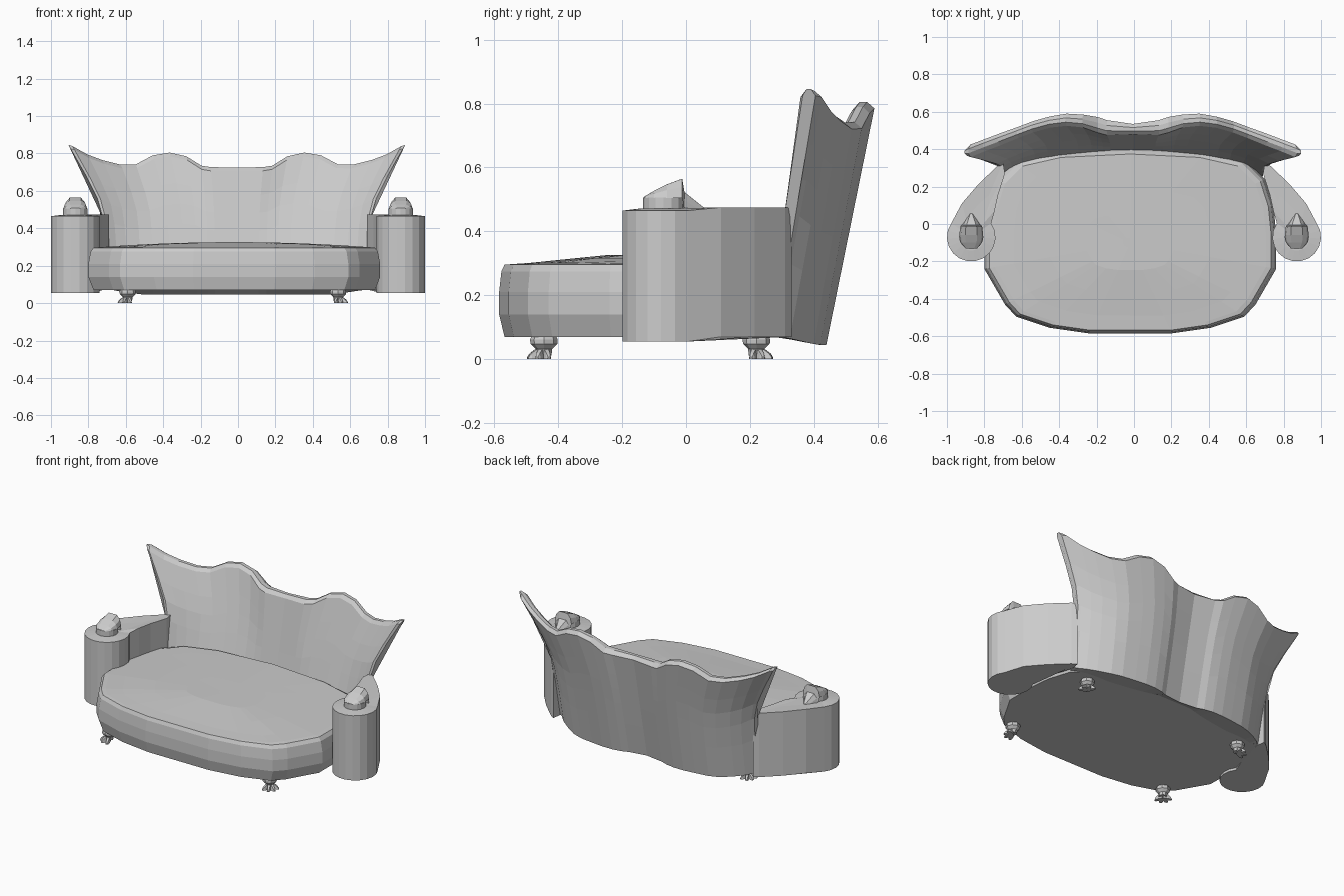
import bpy, bmesh, math
from mathutils import Vector

if "Cube" in bpy.data.objects:
    bpy.data.objects.remove(bpy.data.objects["Cube"])


def make_object(name, bm):
    bmesh.ops.remove_doubles(bm, verts=bm.verts, dist=0.0005)
    bmesh.ops.recalc_face_normals(bm, faces=bm.faces)
    me = bpy.data.meshes.new(name)
    bm.to_mesh(me)
    bm.free()
    ob = bpy.data.objects.new(name, me)
    bpy.context.collection.objects.link(ob)
    return ob


def loft(bm, rings):
    """Skin closed rings of equal length and cap both ends."""
    vs = [[bm.verts.new(p) for p in r] for r in rings]
    n = len(rings[0])
    for a, b in zip(vs, vs[1:]):
        for i in range(n):
            j = (i + 1) % n
            bm.faces.new((a[i], a[j], b[j], b[i]))
    bm.faces.new(vs[0][::-1])
    bm.faces.new(vs[-1])


def circle(cx, cy, z, r, n):
    return [(cx + r * math.cos(2 * math.pi * i / n), cy + r * math.sin(2 * math.pi * i / n), z)
            for i in range(n)]


def interp(table, t):
    for (a, va), (b, vb) in zip(table, table[1:]):
        if t <= b:
            return va + (vb - va) * (t - a) / (b - a)
    return table[-1][1]


# Seat: rounded plan outline lofted into a bulging cushion with a domed top
half = [(0, -.585), (.22, -.585), (.43, -.555), (.61, -.495), (.67, -.43), (.78, -.24), (.78, -.05),
        (.765, .1), (.72, .24), (.62, .34), (.4, .39), (0, .41)]
outline = half + [(-x, y) for x, y in half[-2:0:-1]]


def seat_ring(s, z=None):
    ring = []
    for x, y in outline:
        x, y = x * s, -.1 + (y + .1) * s
        h = z
        if h is None:
            h = .297 + .029 * max(0, min(1, (y + .53) / .28)) * max(0, 1 - (x / .75) ** 2)
        ring.append((x - .02, y, h))
    return ring


bm = bmesh.new()
loft(bm, [seat_ring(.965, .07), seat_ring(1, .14), seat_ring(1, .21), seat_ring(.985, .275),
          seat_ring(.965, .296)] + [seat_ring(s) for s in (.93, .8, .55, .3, .05)])
make_object("seat", bm)

# Backrest: fanned columns with a scalloped top and swept wing tips
# column: top x, top z, front y at seat, front y at top, back y at top, back y at bottom
columns = [(0, .725, .400, .480, .535, .400), (.14, .727, .398, .475, .555, .415),
           (.19, .735, .395, .488, .572, .430), (.27, .785, .390, .516, .585, .440),
           (.36, .805, .382, .525, .590, .440), (.45, .790, .372, .515, .575, .432),
           (.54, .742, .360, .490, .550, .420), (.62, .740, .350, .460, .520, .400),
           (.72, .765, .330, .420, .485, .360), (.80, .795, .310, .390, .455, .325),
           (.88, .840, .287, .358, .425, .285), (.90, .845, .284, .365, .405, .280)]
width = [(0, .69), (.3, .70), (.46, .715), (.54, .735), (.67, .80), (.745, .84), (.845, .90)]


def back_ring(col, sign):
    xt, zt, yf3, yft, ybt, ybb = col
    u = xt / interp(width, zt)
    zs = zt - .02
    zb = .075 - .03 * min(1, (ybb - .28) / .13)
    ring = []
    levels = (0, .3, .5, .65, .8, 1)
    for f in levels:
        z = .07 + f * (zs - .07)
        y = yf3 + (yft - yf3) * (z - .3) / (zs - .3)
        ring.append((z, y))
    ring += [(zt, yft + .3 * (ybt - yft)), (zt, yft + .65 * (ybt - yft))]
    for f in levels[::-1]:
        ring.append((zb + f * (zs - zb), ybb + f * (ybt - ybb)))
    return [(sign * u * interp(width, z) - .006, y, z) for z, y in ring]


bm = bmesh.new()
loft(bm, [back_ring(c, -1) for c in columns[:0:-1]] + [back_ring(c, 1) for c in columns])
make_object("backrest", bm)

# Arms: round front pillars tapering back into the backrest
for side, s in (("left", -1), ("right", 1)):
    plan = []
    for i in range(14):
        a = math.radians(35 - 250 * i / 13)
        plan.append((.87 + .13 * math.cos(a), -.07 + .13 * math.sin(a)))
    plan += [(.745, .07), (.725, .16), (.69, .27), (.70, .33), (.73, .31), (.83, .215), (.92, .11)]
    bottom = [(s * x, y, .055 if y < .04 else .07) for x, y in plan]
    top = [(s * x, y, .465 if y < .04 else .475) for x, y in plan]
    mid = [(s * (.87 + (x - .87) * .55), -.07 + (y + .07) * .55, .472) for x, y in plan]
    bm = bmesh.new()
    loft(bm, [bottom, top, mid])
    make_object(side + "_arm", bm)

    # Knob on the pillar: short drum under a slanted hood
    bm = bmesh.new()
    loft(bm, [circle(s * .87, -.07, .46, .065, 16), circle(s * .87, -.07, .506, .065, 16)])
    rings = []
    for y, w, h in ((-.132, .03, .003), (-.10, .057, .022), (-.06, .064, .042), (-.012, .058, .06),
                    (-.005, .05, .018), (.055, .012, -.03)):
        base = min(.505, .505 + h) - (.04 if y > -.01 else 0)
        rings.append([(s * .87 + w * math.cos(math.pi * k / 6), y,
                       base + (.505 + h - base) * min(1, 1.15 * math.sin(math.pi * k / 6)))
                      for k in range(7)])
    loft(bm, rings)
    make_object(side + "_arm_knob", bm)

# Claw feet: faceted ankle with four toes splayed towards the corner
for row, fy, sy in (("front", -.445, -1), ("back", .22, 1)):
    for side, fx, sx in (("left", -.59, -1), ("right", .535, 1)):
        bm = bmesh.new()
        loft(bm, [circle(fx, fy, z, r, 8) for z, r in
                  ((.08, .034), (.062, .043), (.048, .042), (.032, .026), (.012, .024))])
        main = math.atan2(sy, sx)
        for k in range(4):
            a = main + math.radians(-63 + 42 * k)
            d = Vector((math.cos(a), math.sin(a), 0))
            n = Vector((-d.y, d.x, 0))
            rings = []
            for r, w, h in ((.0, .008, .036), (.028, .011, .03), (.045, .010, .018), (.054, .006, .006)):
                c = Vector((fx, fy, 0)) + d * r
                up = Vector((0, 0, h))
                rings.append([c - n * w, c + n * w, c + n * w * .6 + up, c - n * w * .6 + up])
            loft(bm, rings)
        make_object(f"{row}_{side}_foot", bm)
